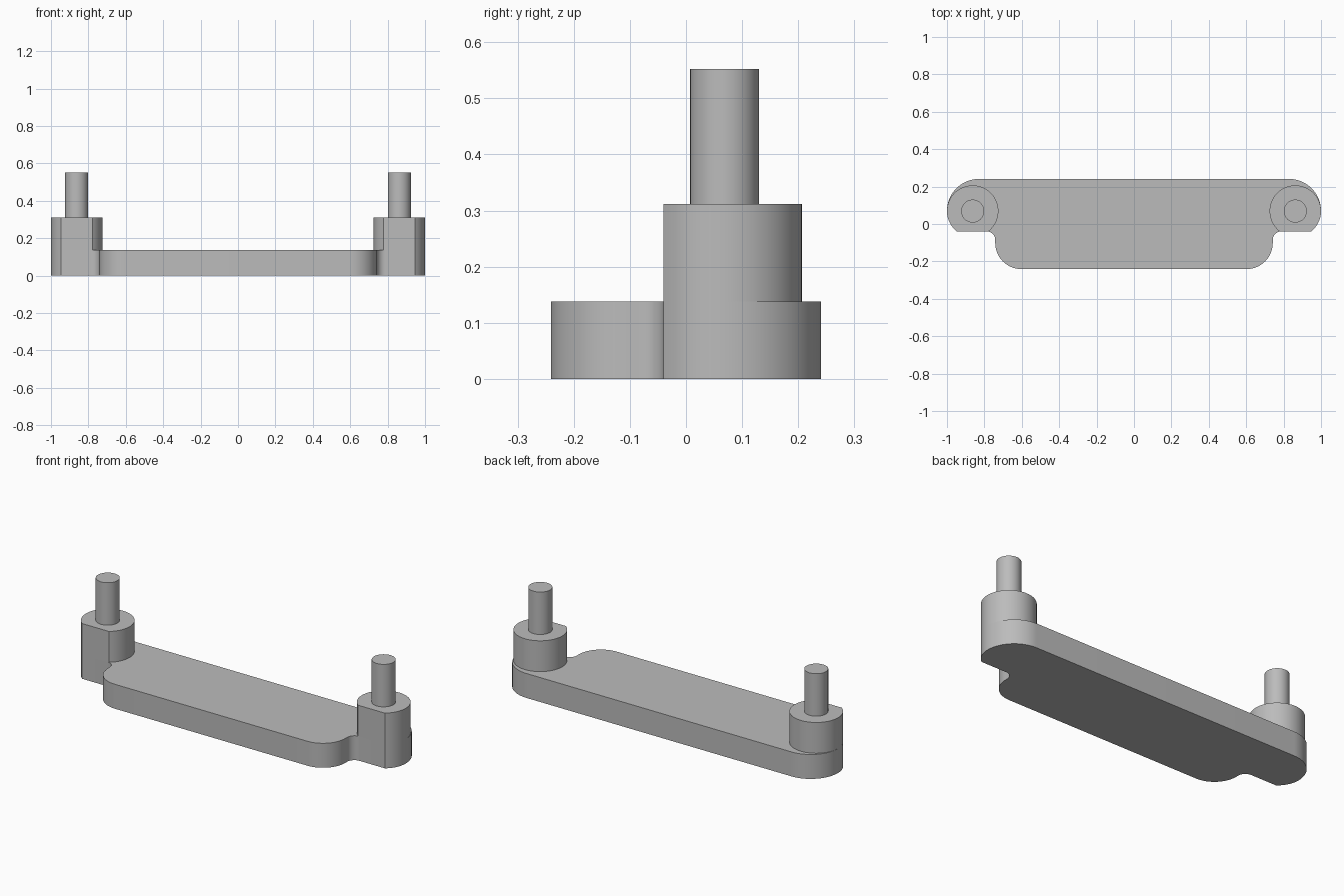
import bpy, bmesh, math

cube = bpy.data.objects.get("Cube")
if cube:
    bpy.data.objects.remove(cube, do_unlink=True)

grey = bpy.data.materials.new("plain grey")
grey.use_nodes = True
colour = (0.5, 0.5, 0.5, 1)
grey.diffuse_color = colour
grey.node_tree.nodes["Principled BSDF"].inputs["Base Color"].default_value = colour

# Shared dimensions
PIN_X, PIN_Y = 0.8625, 0.069
BOSS_R, PIN_R = 0.1375, 0.0615
FLAT_Y, DEPTH = -0.04, 0.241
PLATE_TOP, BOSS_TOP, PIN_TOP = 0.138, 0.312, 0.552
INNER_X = 0.742


def arc(cx, cy, r, start, end, steps):
    angles = [start + (end - start) * i / steps for i in range(steps + 1)]
    return [(cx + r * math.cos(a), cy + r * math.sin(a)) for a in angles]


def extrude(name, outline, bottom, top):
    """Closed prism from a flat outline."""
    bm = bmesh.new()
    base = bm.faces.new([bm.verts.new((x, y, bottom)) for x, y in outline])
    result = bmesh.ops.extrude_face_region(bm, geom=[base], use_keep_orig=True)
    raised = [v for v in result["geom"] if isinstance(v, bmesh.types.BMVert)]
    bmesh.ops.translate(bm, verts=raised, vec=(0, 0, top - bottom))
    bmesh.ops.recalc_face_normals(bm, faces=bm.faces)
    mesh = bpy.data.meshes.new(name)
    bm.to_mesh(mesh)
    bm.free()
    mesh.materials.append(grey)
    obj = bpy.data.objects.new(name, mesh)
    bpy.context.collection.objects.link(obj)
    bpy.ops.object.select_all(action="DESELECT")
    obj.select_set(True)
    bpy.context.view_layer.objects.active = obj
    bpy.ops.object.shade_smooth_by_angle(angle=math.radians(30))
    return obj


# Angle at which the flat cuts the boss circle
cut = math.asin((FLAT_Y - PIN_Y) / BOSS_R)
big_r = DEPTH - PIN_Y
foot_r, fillet_r = 0.14, 0.045

# Plate: front corner, inner fillet, boss edge, back corner, then mirrored
half = arc(INNER_X - foot_r, foot_r - DEPTH, foot_r, -math.pi / 2, 0, 16)
half += arc(INNER_X + fillet_r, FLAT_Y - fillet_r, fillet_r, math.pi, math.pi / 2, 10)
half += arc(PIN_X, PIN_Y, BOSS_R, cut, 0, 10)
half += arc(1 - big_r, PIN_Y, big_r, 0, math.pi / 2, 20)[1:]
extrude("base_plate", half + [(-x, y) for x, y in reversed(half)], 0, PLATE_TOP)

# Bosses with a flat front, each carrying a pin
for side, sign in (("left", 1), ("right", -1)):
    boss = arc(sign * PIN_X, PIN_Y, BOSS_R, cut, math.pi - cut, 56)
    extrude(side + "_boss", boss, PLATE_TOP, BOSS_TOP)
    pin = arc(sign * PIN_X, PIN_Y, PIN_R, 0, math.tau, 48)[:-1]
    extrude(side + "_pin", pin, BOSS_TOP, PIN_TOP)
